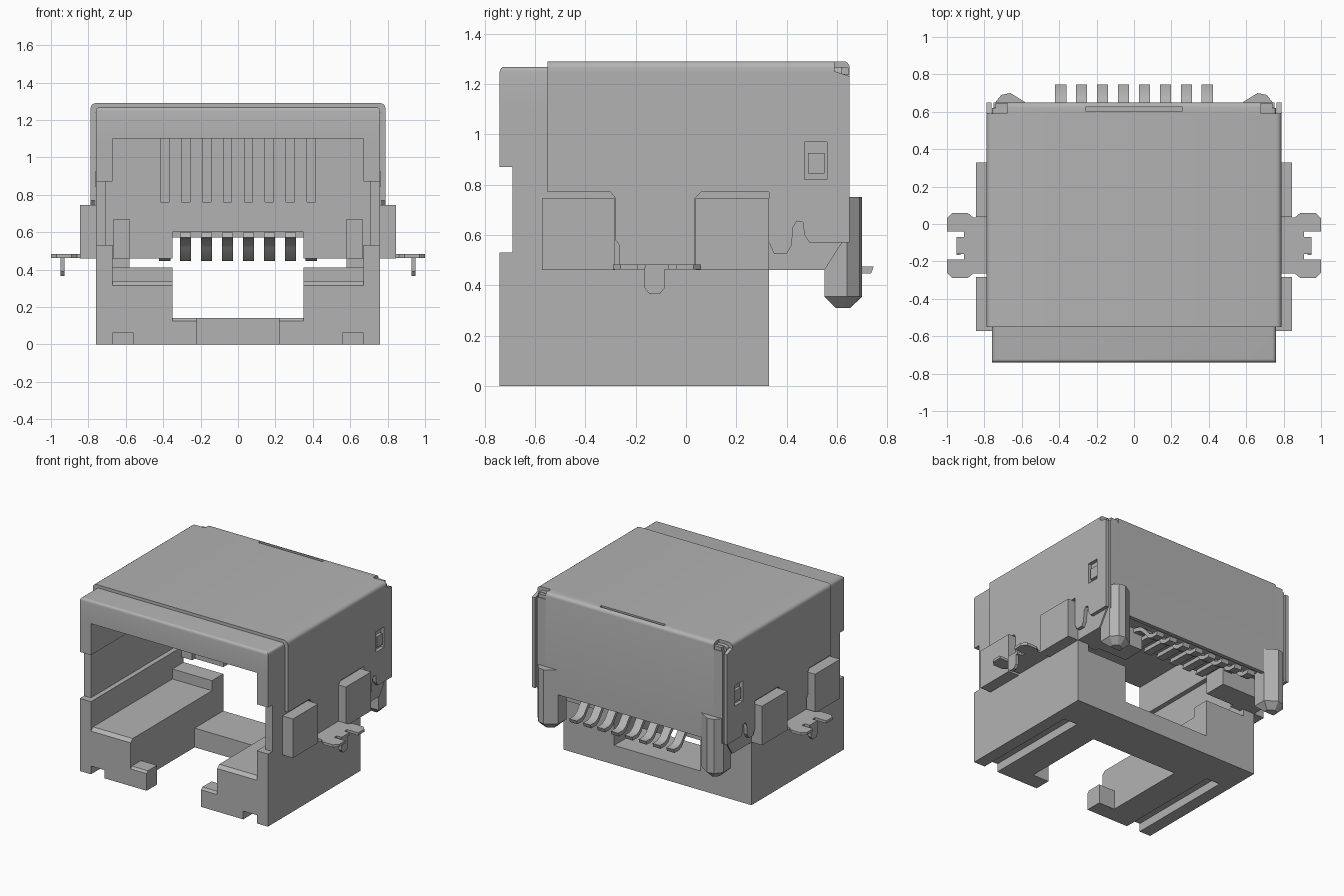
import bpy, bmesh
from mathutils import Vector

cube = bpy.data.objects.get("Cube")
if cube:
    bpy.data.objects.remove(cube, do_unlink=True)

grey = bpy.data.materials.new("plain grey")
grey.use_nodes = True
grey.diffuse_color = (0.45, 0.45, 0.45, 1)
grey.node_tree.nodes["Principled BSDF"].inputs["Base Color"].default_value = (0.45, 0.45, 0.45, 1)


def place(axis, u, v, w):
    """Point from profile coordinates u, v and the extrusion coordinate w."""
    return {"x": (w, u, v), "y": (u, w, v), "z": (u, v, w)}[axis]


def add_prism(bm, profile, axis, lo, hi, flip=1):
    rings = []
    for w in (lo, hi):
        ring = []
        for u, v in profile:
            p = Vector(place(axis, u, v, w))
            p.x *= flip
            ring.append(bm.verts.new(p))
        rings.append(ring)
    a, b = rings
    bm.faces.new(a)
    bm.faces.new(b)
    for i in range(len(a)):
        j = (i + 1) % len(a)
        bm.faces.new((a[i], a[j], b[j], b[i]))


def finish(name, bm):
    bmesh.ops.recalc_face_normals(bm, faces=bm.faces)
    mesh = bpy.data.meshes.new(name)
    bm.to_mesh(mesh)
    bm.free()
    mesh.materials.append(grey)
    ob = bpy.data.objects.new(name, mesh)
    bpy.context.collection.objects.link(ob)
    return ob


def prism(name, profile, axis, lo, hi, both=False):
    bm = bmesh.new()
    for flip in ((1, -1) if both else (1,)):
        add_prism(bm, profile, axis, lo, hi, flip)
    return finish(name, bm)


def box(name, x, y, z, both=False):
    profile = [(x[0], y[0]), (x[1], y[0]), (x[1], y[1]), (x[0], y[1])]
    return prism(name, profile, "z", z[0], z[1], both)


def round_edges(ob, size, rule, segments=4):
    """Bevel the edges whose two end points satisfy the rule."""
    bm = bmesh.new()
    bm.from_mesh(ob.data)
    edges = [e for e in bm.edges if rule(e.verts[0].co, e.verts[1].co)]
    bmesh.ops.bevel(bm, geom=edges, offset=size, segments=segments,
                    profile=0.5, affect="EDGES")
    bm.to_mesh(ob.data)
    bm.free()


def cut(ob, x, y, z):
    cutter = box("cutter", x, y, z)
    cutter.hide_render = True
    mod = ob.modifiers.new("cut", "BOOLEAN")
    mod.operation, mod.solver, mod.object = "DIFFERENCE", "EXACT", cutter
    bpy.context.view_layer.objects.active = ob
    bpy.ops.object.modifier_apply(modifier=mod.name)
    bpy.data.objects.remove(cutter, do_unlink=True)


def smooth(ob):
    bpy.ops.object.select_all(action="DESELECT")
    ob.select_set(True)
    bpy.context.view_layer.objects.active = ob
    bpy.ops.object.shade_smooth_by_angle(angle=0.6)


# Housing: side walls with front notch, inner liners, roof
wall = [(-.74, 0), (.33, 0), (.33, .46), (.55, .46), (.62, .57), (.62, 1.1), (-.74, 1.1),
        (-.74, .87), (-.69, .87), (-.69, .53), (-.74, .53)]
prism("housing_side_walls", wall, "x", .705, .76, True)
box("lower_wall_liners", (.67, .705), (-.74, .33), (0, .53), True)
box("upper_wall_liners", (.67, .705), (-.74, .33), (.87, 1.1), True)
roof = box("housing_roof", (-.76, .76), (-.74, .62), (1.1, 1.268))
round_edges(roof, .02, lambda a, b: min(a.z, b.z) > 1.2 and
            (abs(a.x - b.x) < .01 or max(a.y, b.y) < 0))
smooth(roof)

# Housing floor: stepped blocks, underside rails, front feet, rear crossbar
floor = [(-.74, .06), (-.74, .315), (-.715, .337), (.2, .337), (.2, .41), (.33, .41), (.33, .06)]
prism("floor_blocks", floor, "x", .35, .67, True)
box("underside_rails", (.35, .56), (-.74, .33), (0, .06), True)
box("groove_ends", (.56, .67), (.08, .33), (0, .06), True)
foot = [(-.74, 0), (-.74, .125), (-.725, .14), (-.62, .14), (-.62, 0)]
prism("front_feet", foot, "x", .22, .35, True)
box("rear_crossbar", (-.35, .35), (0, .33), (0, .14))

# Contact insert with comb slots
box("insert_body", (-.705, .705), (.46, .62), (.6, 1.1))
box("insert_front_lower", (-.705, .705), (.33, .46), (.6, .76))
box("insert_legs", (.35, .705), (.33, .5), (.46, .6), True)
box("insert_guide_ribs", (.58, .665), (.3, .33), (.46, .67), True)
pitch = .112
contacts_x = [(i - 3.5) * pitch for i in range(8)]
edges = [-.705] + [x + s * .0225 for x in contacts_x for s in (-1, 1)] + [.705]
bm = bmesh.new()
for lo, hi in zip(edges[::2], edges[1::2]):
    add_prism(bm, [(lo, .33), (hi, .33), (hi, .46), (lo, .46)], "z", .76, 1.1)
finish("insert_comb", bm)

# Spring contacts with bent solder feet
path = [(.74, .46), (.685, .46), (.655, .475), (.61, .53), (.57, .565), (.52, .58), (.34, .585)]
ribbon = [(y + .005, z + .014) for y, z in path] + [(y - .005, z - .014) for y, z in path[::-1]]
bm = bmesh.new()
for x in contacts_x:
    add_prism(bm, ribbon, "x", x - .03, x + .03)
smooth(finish("contacts", bm))

# Rear locating posts with tapered tips
post = [(.58, .55), (.75, .55), (.75, .64), (.71, .69), (.66, .7), (.58, .65)]
posts = prism("rear_posts", post, "z", .31, .75, True)
round_edges(posts, .045, lambda a, b: max(a.z, b.z) < .32, 1)

# Metal shell: sides with stepped lower edge and window
side = [(-.55, 1.27), (-.55, .77), (-.3, .77), (-.28, .745), (-.28, .58), (-.265, .56),
        (-.265, .465), (.035, .465), (.035, .745), (.06, .77), (.33, .77), (.33, .57),
        (.35, .525), (.4, .525), (.42, .56), (.425, .63), (.44, .655), (.465, .65),
        (.47, .6), (.49, .57), (.65, .57), (.65, 1.23), (.59, 1.25), (.59, 1.27)]
sides = prism("shell_sides", side, "x", .763, .788, True)
round_edges(sides, .02, lambda a, b: min(a.z, b.z) > 1.26 and min(abs(a.x), abs(b.x)) > .78)
cut(sides, (-1, 1), (.47, .56), (.82, .97))
box("side_latch_bosses", (.755, .782), (.485, .55), (.845, .925), True)

# Metal shell: top with rounded edges, rear plate, folded corners
top = box("shell_top", (-.788, .788), (-.55, .59), (1.24, 1.29))
round_edges(top, .028, lambda a, b: min(a.z, b.z) > 1.28 and abs(a.x - b.x) < .01)
smooth(top)
rear = [(.59, 1.29), (.65, 1.29), (.65, .57), (.622, .57), (.622, 1.24), (.59, 1.24)]
back = prism("shell_back", rear, "x", -.68, .68)
round_edges(back, .025, lambda a, b: min(a.z, b.z) > 1.28 and min(a.y, b.y) > .64)
cut(back, (-.26, .26), (.603, .625), (1.277, 1.4))
smooth(back)
box("shell_back_edges", (.68, .75), (.622, .65), (.57, 1.24), True)
box("shell_corner_tabs", (.68, .74), (.59, .645), (1.24, 1.265), True)

# Side wings, mounting flanges and their pins
box("front_wings", (.76, .845), (-.572, -.283), (.46, .745), True)
box("rear_wings", (.76, .845), (.037, .329), (.46, .745), True)
half = [(.91, .045), (.95, .045), (.95, -.045)]
outline = [(.78, .15), (.86, .15), (.89, .175), (.97, .175), (1, .145), (1, .075), (.91, .075)]
shape = outline + half[:2]
shape = shape + [(x, -d) for x, d in shape[::-1]]
prism("mounting_flanges", [(x, d - .115) for x, d in shape], "z", .463, .482, True)
pin = [(-.165, .47), (-.165, .39), (-.145, .365), (-.105, .365), (-.085, .39), (-.085, .47)]
prism("flange_pins", pin, "x", .928, .95, True)
